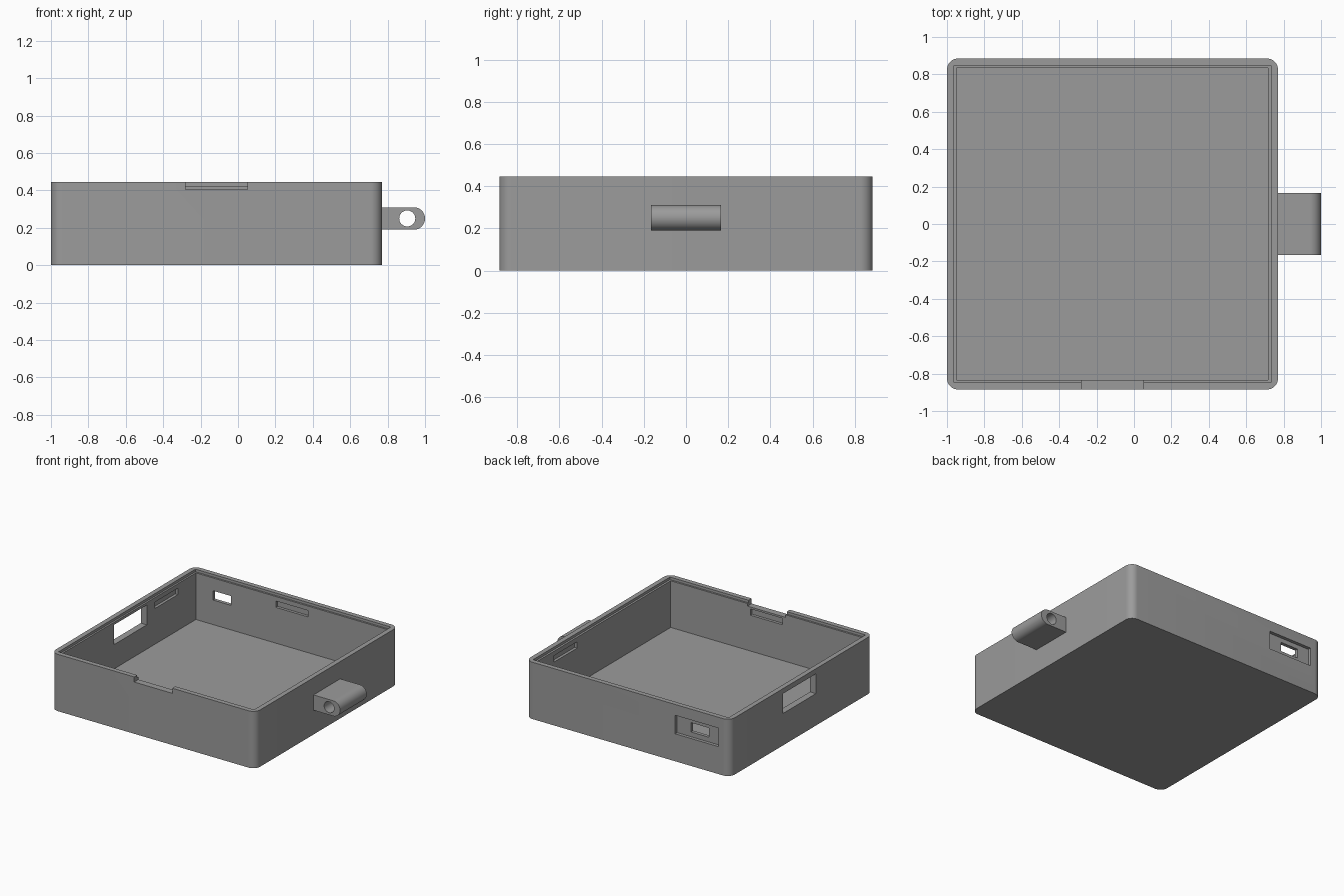
import bpy, bmesh, math

if "Cube" in bpy.data.objects:
    bpy.data.objects.remove(bpy.data.objects["Cube"])

grey = bpy.data.materials.new("mid_grey")
grey.diffuse_color = (0.33, 0.33, 0.33, 1)
grey.use_nodes = True
grey.node_tree.nodes["Principled BSDF"].inputs["Base Color"].default_value = grey.diffuse_color


def extrude_outline(name, pts, offset):
    """Closed outline of 3D points, extruded along an offset vector."""
    bm = bmesh.new()
    face = bm.faces.new([bm.verts.new(p) for p in pts])
    out = bmesh.ops.extrude_face_region(bm, geom=[face])
    bmesh.ops.translate(bm, vec=offset,
                        verts=[v for v in out["geom"] if isinstance(v, bmesh.types.BMVert)])
    bmesh.ops.recalc_face_normals(bm, faces=bm.faces)
    mesh = bpy.data.meshes.new(name)
    bm.to_mesh(mesh)
    bm.free()
    mesh.materials.append(grey)
    obj = bpy.data.objects.new(name, mesh)
    bpy.context.collection.objects.link(obj)
    return obj


def block(name, x, y, z):
    pts = [(x[0], y[0], z[0]), (x[1], y[0], z[0]), (x[1], y[1], z[0]), (x[0], y[1], z[0])]
    return extrude_outline(name, pts, (0, 0, z[1] - z[0]))


def arc(cx, cy, r, start, end, n):
    angles = [math.radians(start + (end - start) * i / n) for i in range(n + 1)]
    return [(cx + r * math.cos(a), cy + r * math.sin(a)) for a in angles]


def cut(target, cutter):
    mod = target.modifiers.new("cut", 'BOOLEAN')
    mod.operation = 'DIFFERENCE'
    mod.solver = 'EXACT'
    mod.object = cutter
    bpy.context.view_layer.objects.active = target
    bpy.ops.object.modifier_apply(modifier=mod.name)
    bpy.data.objects.remove(cutter)


def smooth(obj):
    bpy.ops.object.select_all(action='DESELECT')
    obj.select_set(True)
    bpy.context.view_layer.objects.active = obj
    bpy.ops.object.shade_smooth_by_angle(angle=math.radians(30))


# Outer shell with rounded vertical corners
X0, X1, Y, H, R = -1.0, 0.77, 0.885, 0.445, 0.06
outline = (arc(X1 - R, Y - R, R, 0, 90, 10) + arc(X0 + R, Y - R, R, 90, 180, 10)
           + arc(X0 + R, R - Y, R, 180, 270, 10) + arc(X1 - R, R - Y, R, 270, 360, 10))
case = extrude_outline("case", [(x, y, 0) for x, y in outline], (0, 0, H))

cuts = [
    ("cavity", (-0.948, 0.716), (-0.833, 0.833), (0.06, 0.6)),
    ("lid_ledge", (-0.962, 0.732), (-0.847, 0.847), (0.425, 0.6)),
    ("front_notch", (-0.28, 0.05), (-1.0, -0.80), (0.405, 0.6)),
    ("side_window", (-1.1, -0.90), (-0.18, 0.225), (0.25, 0.405)),
    ("port_recess", (-0.90, -0.525), (0.86, 1.0), (0.215, 0.36)),
    ("port_hole", (-0.80, -0.645), (0.80, 1.0), (0.252, 0.325)),
    # Snap slots in the inner walls
    ("back_slot", (-0.255, 0.025), (0.80, 0.855), (0.34, 0.39)),
    ("front_slot", (-0.255, 0.025), (-0.855, -0.80), (0.34, 0.39)),
    ("left_slot", (-0.97, -0.90), (0.325, 0.61), (0.34, 0.39)),
    ("right_slot", (0.70, 0.738), (0.325, 0.61), (0.34, 0.39)),
]
for name, x, y, z in cuts:
    cut(case, block(name, x, y, z))
smooth(case)

# Rounded strap lug with a through hole
profile = [(0.76, 0.19)] + arc(0.94, 0.25, 0.06, -90, 90, 20) + [(0.76, 0.31)]
lug = extrude_outline("strap_lug", [(x, -0.165, z) for x, z in profile], (0, 0.33, 0))
hole = arc(0.905, 0.25, 0.043, 0, 360, 32)[:-1]
cut(lug, extrude_outline("lug_hole", [(x, -0.3, z) for x, z in hole], (0, 0.6, 0)))
smooth(lug)
